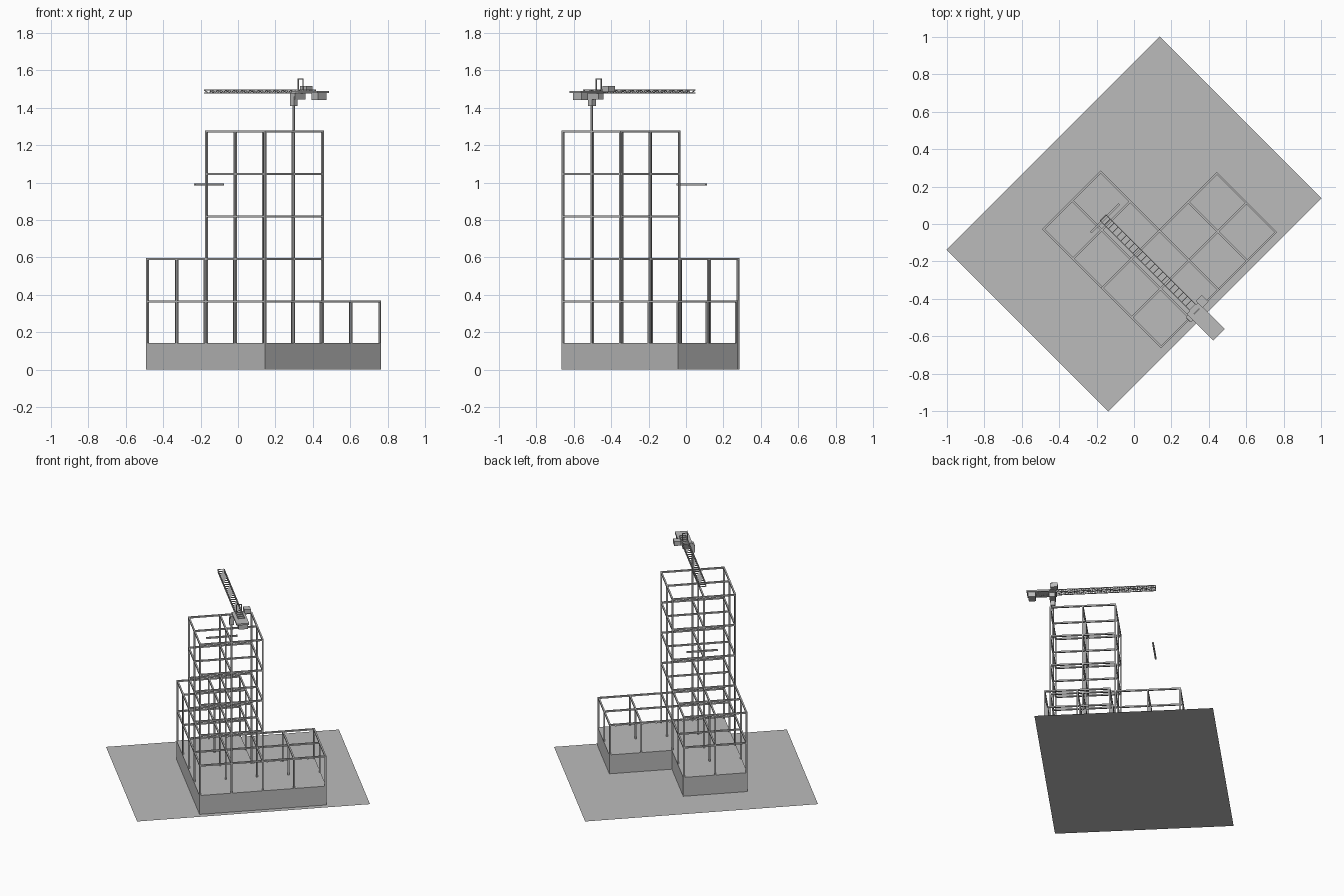
import bpy, bmesh, math
from mathutils import Vector, Matrix

old = bpy.data.objects.get("Cube")
if old:
    bpy.data.objects.remove(old, do_unlink=True)

grey = bpy.data.materials.new("concrete grey")
grey.use_nodes = True
grey.diffuse_color = (0.5, 0.5, 0.5, 1)
grey.node_tree.nodes["Principled BSDF"].inputs["Base Color"].default_value = (0.5, 0.5, 0.5, 1)


def finish(bm, name):
    """Turn a bmesh into an object; the whole site is turned 45 degrees."""
    mesh = bpy.data.meshes.new(name)
    bm.to_mesh(mesh)
    bm.free()
    mesh.materials.append(grey)
    obj = bpy.data.objects.new(name, mesh)
    obj.rotation_euler.z = math.radians(45)
    bpy.context.collection.objects.link(obj)
    return obj


def add_box(bm, lo, hi):
    lo, hi = Vector(lo), Vector(hi)
    m = Matrix.Translation((lo + hi) / 2) @ Matrix.Diagonal((*(hi - lo), 1))
    bmesh.ops.create_cube(bm, size=1, matrix=m)


def add_bar(bm, a, b, w):
    """Square bar of width w from a to b."""
    a, b = Vector(a), Vector(b)
    d = b - a
    rot = d.to_track_quat('Z', 'Y').to_matrix().to_4x4()
    m = Matrix.Translation((a + b) / 2) @ rot @ Matrix.Diagonal((w, w, d.length, 1))
    bmesh.ops.create_cube(bm, size=1, matrix=m)


def box(name, lo, hi):
    bm = bmesh.new()
    add_box(bm, lo, hi)
    return finish(bm, name)


# Column grid and storeys
U = [-0.362 + 0.2167 * i for i in range(5)]
V = [-0.567 + 0.2222 * j for j in range(5)]
BASE, STOREY, T = 0.142, 0.2275, 0.011
H = T / 2

# Ground sheet
bm = bmesh.new()
bmesh.ops.create_grid(bm, x_segments=1, y_segments=1, size=1,
                      matrix=Matrix.Diagonal((0.806, 0.611, 1, 1)))
finish(bm, "ground")

# L-shaped plinth
bm = bmesh.new()
u0, u1, u2 = U[0] - H, U[2] + H, U[4] + H
v0, v1, v2 = V[0] - H, V[2] + H, V[4] + H
outline = [(u0, v0), (u2, v0), (u2, v1), (u1, v1), (u1, v2), (u0, v2)]
face = bm.faces.new([bm.verts.new((u, v, 0)) for u, v in outline])
top = bmesh.ops.extrude_face_region(bm, geom=[face])["geom"]
bmesh.ops.translate(bm, vec=(0, 0, BASE),
                    verts=[g for g in top if isinstance(g, bmesh.types.BMVert)])
bmesh.ops.recalc_face_normals(bm, faces=bm.faces)
finish(bm, "plinth")


# Steel frames: each block is two bays by two bays
def block_height(i, j):
    """Storeys of the bay whose low corner is column i, j."""
    if not (0 <= i < 4 and 0 <= j < 4):
        return 0
    return {(0, 0): 5, (1, 0): 1, (0, 1): 2, (1, 1): 0}[(i // 2, j // 2)]


columns, beams = bmesh.new(), bmesh.new()
for i in range(5):
    for j in range(5):
        u, v = U[i], V[j]
        n = max(block_height(i - a, j - b) for a in (0, 1) for b in (0, 1))
        if n:
            add_box(columns, (u - H, v - H, BASE), (u + H, v + H, BASE + n * STOREY))
        along_u = max(block_height(i, j), block_height(i, j - 1))
        along_v = max(block_height(i, j), block_height(i - 1, j))
        for k in range(1, 6):
            z = BASE + k * STOREY
            if k <= along_u:
                add_box(beams, (u + H, v - H, z - T), (U[i + 1] - H, v + H, z))
            if k <= along_v:
                add_box(beams, (u - H, v + H, z - T), (u + H, V[j + 1] - H, z))
finish(columns, "columns")
finish(beams, "floor_beams")

# Crane mast and slewing parts
mu, mv = U[1], V[0]
top_z = BASE + 5 * STOREY
box("crane_mast", (mu - H, mv - H, top_z), (mu + H, mv + H, 1.42))
box("mast_head", (mu - 0.015, mv - 0.015, 1.41), (mu + 0.015, mv + 0.015, 1.46))
box("slewing_block", (mu - 0.01, mv - 0.02, 1.445), (-0.075, mv + 0.02, 1.478))

# Counter deck, counterweight and operator cab
box("counter_deck", (-0.14, -0.74, 1.478), (-0.053, -0.54, 1.49))
box("counterweight", (-0.125, -0.73, 1.442), (-0.06, -0.68, 1.478))
box("operator_cab", (-0.058, -0.575, 1.484), (-0.012, -0.525, 1.516))

# Apex frame
ju, half = -0.093, 0.022
bm = bmesh.new()
for s in (-1, 1):
    add_bar(bm, (ju + s * 0.018, mv, 1.49), (ju + s * 0.018, mv, 1.556), 0.005)
add_bar(bm, (ju - 0.018, mv, 1.554), (ju + 0.018, mv, 1.554), 0.005)
finish(bm, "apex_frame")

# Lattice jib
bm = bmesh.new()
start, end, low, high, bays = -0.66, 0.14, 1.478, 1.494, 26
step = (end - start) / bays
for s in (-1, 1):
    for z in (low, high):
        add_bar(bm, (ju + s * half, start, z), (ju + s * half, end, z), 0.005)
for k in range(bays + 1):
    v = start + k * step
    for z in (low, high):
        add_bar(bm, (ju - half, v, z), (ju + half, v, z), 0.004)
    if k < bays:
        za, zb = (low, high) if k % 2 else (high, low)
        for s in (-1, 1):
            add_bar(bm, (ju + s * half, v, za), (ju + s * half, v + step, zb), 0.004)
finish(bm, "crane_jib")

# Beam hoisted below the jib tip
box("hoisted_beam", (-0.196, 0.126, 0.984), (0.02, 0.137, 0.995))
